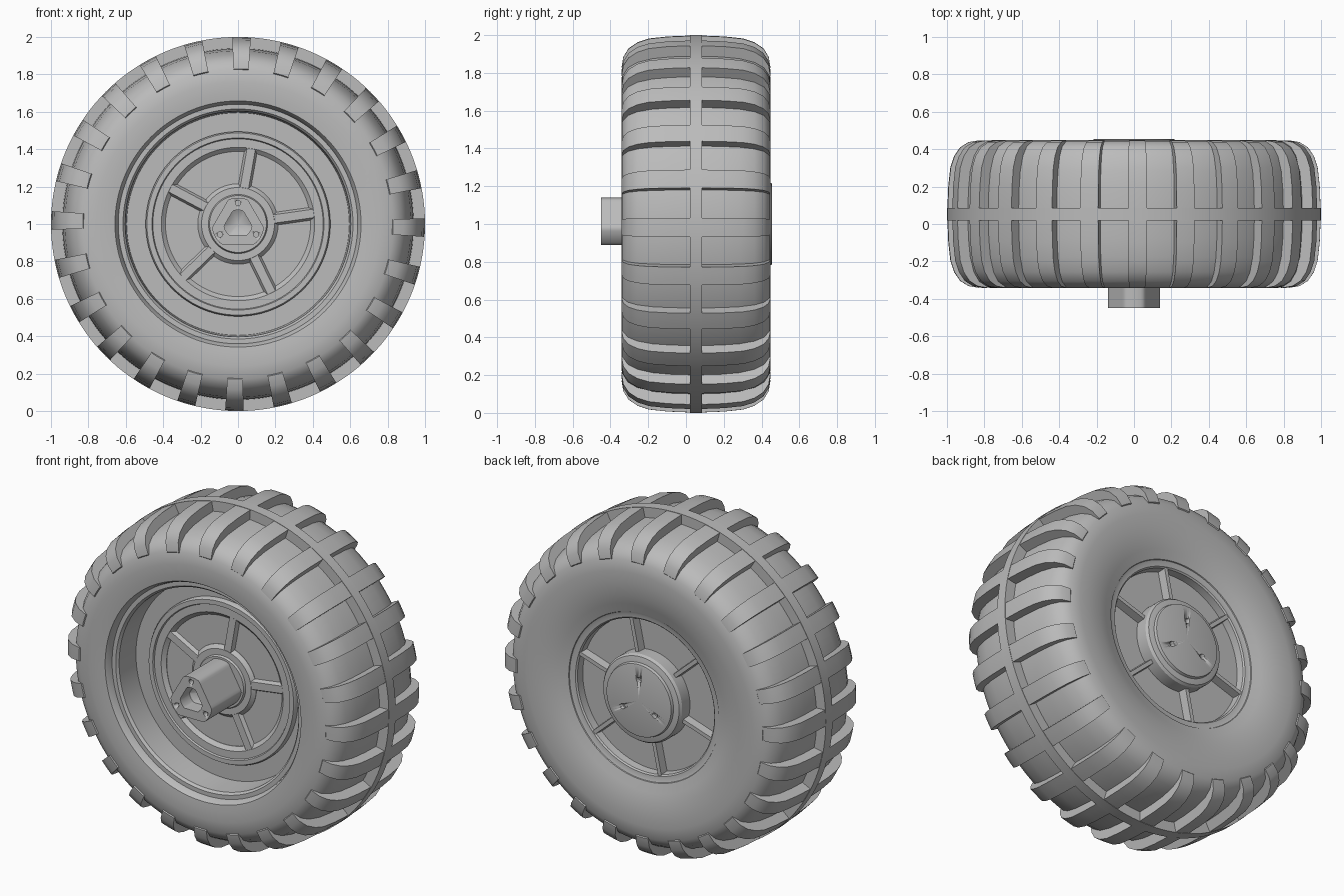
import bpy, bmesh, math
from mathutils import Matrix, Vector

if bpy.data.objects.get("Cube"):
    bpy.data.objects.remove(bpy.data.objects["Cube"])

MID = 0.053          # middle plane of the tyre along y
LUGS = 24
TAU = math.tau

grey = bpy.data.materials.new("plain_grey")
grey.use_nodes = True
grey.diffuse_color = (0.5, 0.5, 0.5, 1)
grey.node_tree.nodes["Principled BSDF"].inputs["Base Color"].default_value = (0.5, 0.5, 0.5, 1)


def finish(name, bm, angle=32):
    """Turn a bmesh into a shaded object."""
    bmesh.ops.remove_doubles(bm, verts=bm.verts, dist=1e-5)
    bmesh.ops.recalc_face_normals(bm, faces=bm.faces)
    mesh = bpy.data.meshes.new(name)
    bm.to_mesh(mesh)
    bm.free()
    mesh.materials.append(grey)
    ob = bpy.data.objects.new(name, mesh)
    bpy.context.collection.objects.link(ob)
    bpy.ops.object.select_all(action='DESELECT')
    ob.select_set(True)
    bpy.context.view_layer.objects.active = ob
    bpy.ops.object.shade_smooth_by_angle(angle=math.radians(angle))
    return ob


def spin(bm, profile, start=0.0, sweep=TAU, steps=96, shape=None):
    """Sweep a closed (radius, y) profile about the wheel axis."""
    full = sweep == TAU
    rings = []
    for i in range(steps + (not full)):
        a = start + sweep * i / steps
        k = shape(a) if shape else 1
        rings.append([bm.verts.new((r * k * math.cos(a), y, 1 + r * k * math.sin(a)))
                      for r, y in profile])
    n = len(profile)
    for i in range(steps):
        p, q = rings[i], rings[(i + 1) % len(rings)]
        for j in range(n):
            k = (j + 1) % n
            if profile[j][0] or profile[k][0]:
                bm.faces.new((p[j], p[k], q[k], q[j]))
    if not full:
        bm.faces.new(rings[0])
        bm.faces.new(rings[-1])


def lathe(name, profile, steps=96, shape=None):
    bm = bmesh.new()
    spin(bm, profile, steps=steps, shape=shape)
    return finish(name, bm)


def mirrored(half):
    """Half profile as (radius, distance from middle) to a front-to-back one."""
    return [(r, MID - d) for r, d in reversed(half)] + [(r, MID + d) for r, d in half if d]


def spokes(name, count, first, r0, r1, width, y_top, y_base, flare):
    """Radial bars that are a little wider at their base."""
    bm = bmesh.new()
    for i in range(count):
        box = bmesh.ops.create_cube(bm, size=1)["verts"]
        turn = Matrix.Rotation(-math.radians(first + 360 * i / count), 4, 'Y')
        for v in box:
            base = v.co.y < 0
            r = r0 if v.co.x < 0 else r1
            w = v.co.z * (width + (flare if base else 0))
            p = turn @ Vector((r, y_base if base else y_top, w))
            v.co = p + Vector((0, 0, 1))
    return finish(name, bm)


def drill(ob, holes):
    """Cut (x, z, radius, y from, y to) holes along the axis."""
    for x, z, r, y0, y1 in holes:
        bm = bmesh.new()
        bmesh.ops.create_cone(bm, cap_ends=True, segments=24, radius1=r, radius2=r,
                              depth=y1 - y0,
                              matrix=Matrix.Translation((x, (y0 + y1) / 2, 1 + z))
                              @ Matrix.Rotation(math.pi / 2, 4, 'X'))
        cutter = finish("hole_cutter", bm)
        cutter.hide_render = True
        mod = ob.modifiers.new("hole", 'BOOLEAN')
        mod.operation = 'DIFFERENCE'
        mod.solver = 'EXACT'
        mod.object = cutter
        bpy.context.view_layer.objects.active = ob
        bpy.ops.object.modifier_apply(modifier=mod.name)
        bpy.data.objects.remove(cutter)


def screw_ring(radius, size, y0, y1):
    return [(radius * math.cos(a), radius * math.sin(a), size, y0, y1)
            for a in (math.radians(d) for d in (90, 210, 330))]


# Tyre carcass with the dished front rim and the shallow back rim
shoulder = [(.94, 0), (.936, .13), (.926, .23), (.905, .31),
            (.875, .36), (.83, .388), (.76, .395), (.7, .394)]
front = [(0, -.13), (.50, -.13), (.505, -.13), (.595, -.13), (.603, -.28),
         (.615, -.295), (.64, -.295), (.648, -.32), (.658, -.336)]
back = [(.62, .44), (.56, .422), (.505, .405), (.5, .395), (.5, .34), (0, .34)]
lathe("tyre", front + mirrored(shoulder) + back, 144)

# Continuous rib around the middle of the tread
lathe("centre_rib", [(.9, .02), (1, .02), (1, .086), (.9, .086)], 144)

# Tread lugs wrapping from sidewall to sidewall
lug = mirrored([(.999, 0), (.993, .15), (.982, .25), (.962, .31),
                (.93, .357), (.885, .385), (.83, .394)])
lug += [(.8, MID + .36), (.8, MID - .36)]
bm = bmesh.new()
for i in range(LUGS):
    middle = TAU * i / LUGS - math.radians(1.1)
    half = math.radians(2.85)
    spin(bm, lug, middle - half, 2 * half, 3)
finish("tread_lugs", bm)

# Front disc: stepped outer ring, boss ring and five spokes
lathe("front_disc_ring", [(.388, -.12), (.388, -.132), (.41, -.152), (.455, -.152),
                          (.46, -.162), (.487, -.162), (.494, -.15), (.494, -.12)])
lathe("front_boss_ring", [(0, -.12), (0, -.165), (.152, -.165), (.158, -.152),
                          (.195, -.152), (.215, -.132), (.215, -.12)])
spokes("front_spokes", 5, 8, .17, .42, .045, -.151, -.12, .035)

# Axle hub: round with three flats, a blind bore and three screw holes


def three_flats(a):
    off = (a - math.radians(30) + TAU / 6) % (TAU / 3) - TAU / 6
    return min(1, .79 / math.cos(off))


hub = lathe("axle_hub", [(0, -.14), (.14, -.14), (.14, -.45), (.075, -.45),
                         (.075, -.36), (0, -.32)], 72, three_flats)
drill(hub, screw_ring(.112, .014, -.5, -.41))

# Back wheel face: rim ring, six spokes and the round cap
lathe("back_rim_ring", [(.455, .33), (.46, .385), (.468, .393), (.49, .395),
                        (.503, .4), (.503, .33)])
spokes("back_spokes", 6, 18, .2, .48, .035, .33, .39, -.012)
cap = lathe("back_cap", [(0, .33), (.265, .33), (.265, .415), (.255, .43), (.235, .435),
                         (.222, .437), (.217, .453), (.21, .455), (0, .455)])
drill(cap, screw_ring(.125, .016, .43, .5))
